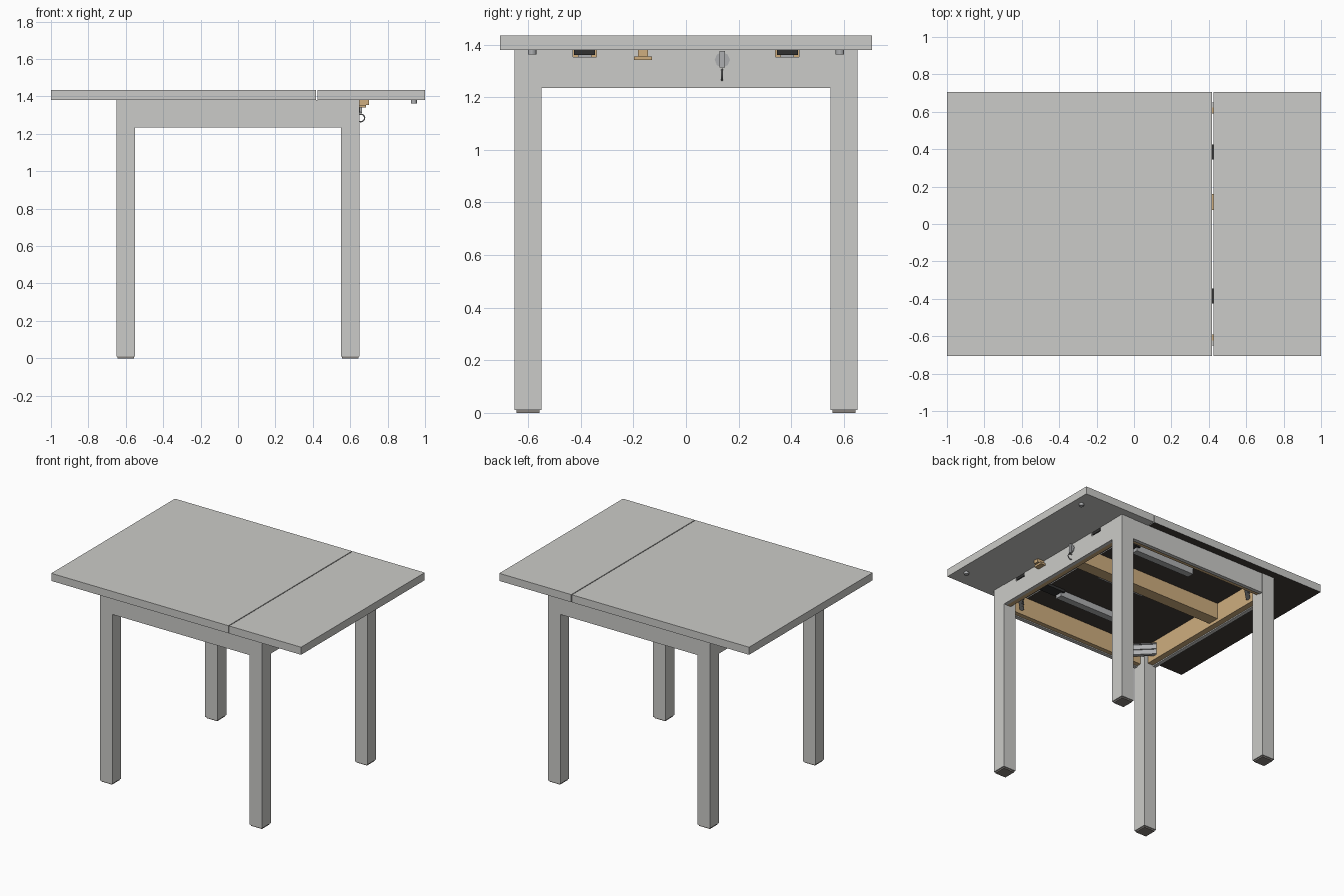
import bpy, bmesh, math
from mathutils import Vector, Matrix

if "Cube" in bpy.data.objects:
    bpy.data.objects.remove(bpy.data.objects["Cube"])


def mat(name, r, g, b):
    m = bpy.data.materials.new(name)
    m.diffuse_color = (r, g, b, 1)
    m.use_nodes = True
    m.node_tree.nodes["Principled BSDF"].inputs["Base Color"].default_value = m.diffuse_color
    return m


GREY = mat("light grey laminate", 0.60, 0.60, 0.58)
DARK = mat("dark brown underside", 0.055, 0.046, 0.04)
WOOD = mat("tan wood", 0.62, 0.42, 0.21)
STEEL = mat("steel", 0.42, 0.43, 0.44)
BLACK = mat("black slide", 0.03, 0.03, 0.03)
PAD = mat("foot pad", 0.25, 0.23, 0.21)


def finish(bm, name, m):
    bmesh.ops.recalc_face_normals(bm, faces=bm.faces)
    me = bpy.data.meshes.new(name)
    bm.to_mesh(me)
    bm.free()
    ob = bpy.data.objects.new(name, me)
    bpy.context.collection.objects.link(ob)
    me.materials.append(m)
    return ob


def box(name, m, x, y, z, turn=0.0):
    """Box from (min, max) ranges, optionally turned about its own z axis."""
    bm = bmesh.new()
    bmesh.ops.create_cube(bm, size=1)
    c = Vector([(a + b) / 2 for a, b in (x, y, z)])
    s = [abs(b - a) for a, b in (x, y, z)]
    bm.transform(Matrix.Translation(c) @ Matrix.Rotation(turn, 4, 'Z')
                 @ Matrix.Diagonal((*s, 1)))
    return finish(bm, name, m)


def cyl(name, m, c, r, h, axis='Z', n=16):
    bm = bmesh.new()
    bmesh.ops.create_cone(bm, cap_ends=True, segments=n, radius1=r, radius2=r, depth=h)
    rot = Matrix.Rotation(math.pi / 2, 4, 'Y') if axis == 'X' else Matrix()
    bm.transform(Matrix.Translation(c) @ rot)
    return finish(bm, name, m)


def board(name, m, pts, x0, x1):
    """Outline in (y, z), extruded along x."""
    bm = bmesh.new()
    f = bm.faces.new([bm.verts.new((x0, y, z)) for y, z in pts])
    g = bmesh.ops.extrude_face_region(bm, geom=[f])['geom']
    bmesh.ops.translate(bm, vec=(x1 - x0, 0, 0),
                        verts=[v for v in g if isinstance(v, bmesh.types.BMVert)])
    return finish(bm, name, m)


# Table top: fixed board with a dark underside, and the leaf
H0, H1, Y = 1.38, 1.435, 0.707
top = box("main_top", GREY, (-1, 0.418), (-Y, Y), (H0, H1))
top.data.materials.append(DARK)
for p in top.data.polygons:
    if p.normal.z < -0.5:
        p.material_index = 1
box("leaf_top", GREY, (0.424, 1), (-Y, Y), (H0, H1))

# Legs, foot pads and steel corner brackets
for sx in (-1, 1):
    for sy in (-1, 1):
        box("leg", GREY, (sx * 0.55, sx * 0.65), (sy * 0.55, sy * 0.652), (0.01, H0))
        box("foot_pad", PAD, (sx * 0.557, sx * 0.643), (sy * 0.557, sy * 0.645), (0, 0.01))
        cx, cy, turn = sx * 0.525, sy * 0.525, -sx * sy * math.pi / 4
        box("corner_bracket", STEEL, (cx - 0.09, cx + 0.09), (cy - 0.006, cy + 0.006),
            (1.27, 1.355), turn)
        for z in (1.272, 1.31, 1.348):
            box("bracket_rib", STEEL, (cx - 0.085, cx + 0.085), (cy - 0.014, cy + 0.014),
                (z, z + 0.007), turn)

# Aprons on three sides, grey outside with a wooden liner inside
A0 = 1.235
for s, n in ((-1, "front"), (1, "back")):
    box(n + "_apron", GREY, (-0.55, 0.55), (s * 0.622, s * 0.649), (A0, H0))
    box(n + "_apron_liner", WOOD, (-0.55, 0.55), (s * 0.59, s * 0.622), (A0 + 0.008, H0))
box("left_apron", GREY, (-0.649, -0.622), (-0.55, 0.55), (A0, H0))
box("left_apron_liner", WOOD, (-0.622, -0.58), (-0.55, 0.55), (A0 + 0.008, H0))

# Right apron with two notches for the slides
half = [(0.55, A0), (0.55, H0), (0.43, H0), (0.43, 1.352), (0.34, 1.352), (0.34, H0)]
outline = half + [(-y, z) for y, z in reversed(half)]
board("right_apron", GREY, outline, 0.622, 0.648)
board("right_apron_liner", WOOD, outline, 0.59, 0.622)

# Slides and rails under the top, seen through the notches
for s in (-1, 1):
    y = s * 0.385
    box("slide", BLACK, (0.3, 0.645), (y - 0.04, y + 0.04), (1.36, 1.379))
    box("slide_rail", STEEL, (-0.16, 0.32), (y - 0.025, y + 0.025), (1.335, 1.379))
    # stop knobs under the leaf
    cyl("leaf_knob", STEEL, (0.94, s * 0.585, 1.372), 0.016, 0.018)

# Middle beam with its rail
box("middle_beam", WOOD, (-0.58, 0.59), (0.075, 0.16), (1.265, 1.379))
box("beam_rail", STEEL, (-0.02, 0.35), (0.055, 0.075), (1.27, 1.31))

# Wooden T-shaped catch on the right apron
box("catch_stem", WOOD, (0.648, 0.70), (-0.182, -0.145), (1.355, H0))
box("catch_bar", WOOD, (0.648, 0.685), (-0.197, -0.13), (1.341, 1.355))

# Lock plate, barrel and hook
cyl("lock_plate", STEEL, (0.65, 0.138, 1.342), 0.029, 0.006, 'X', 8)
box("lock_barrel", STEEL, (0.648, 0.664), (0.128, 0.148), (1.312, 1.376))
bpy.ops.mesh.primitive_torus_add(location=(0.657, 0.137, 1.285), rotation=(math.pi / 2, 0, 0),
                                 major_radius=0.02, minor_radius=0.0035,
                                 major_segments=24, minor_segments=8)
hook = bpy.context.object
hook.name = "lock_hook"
hook.data.materials.append(STEEL)
bpy.ops.object.shade_smooth_by_angle()
